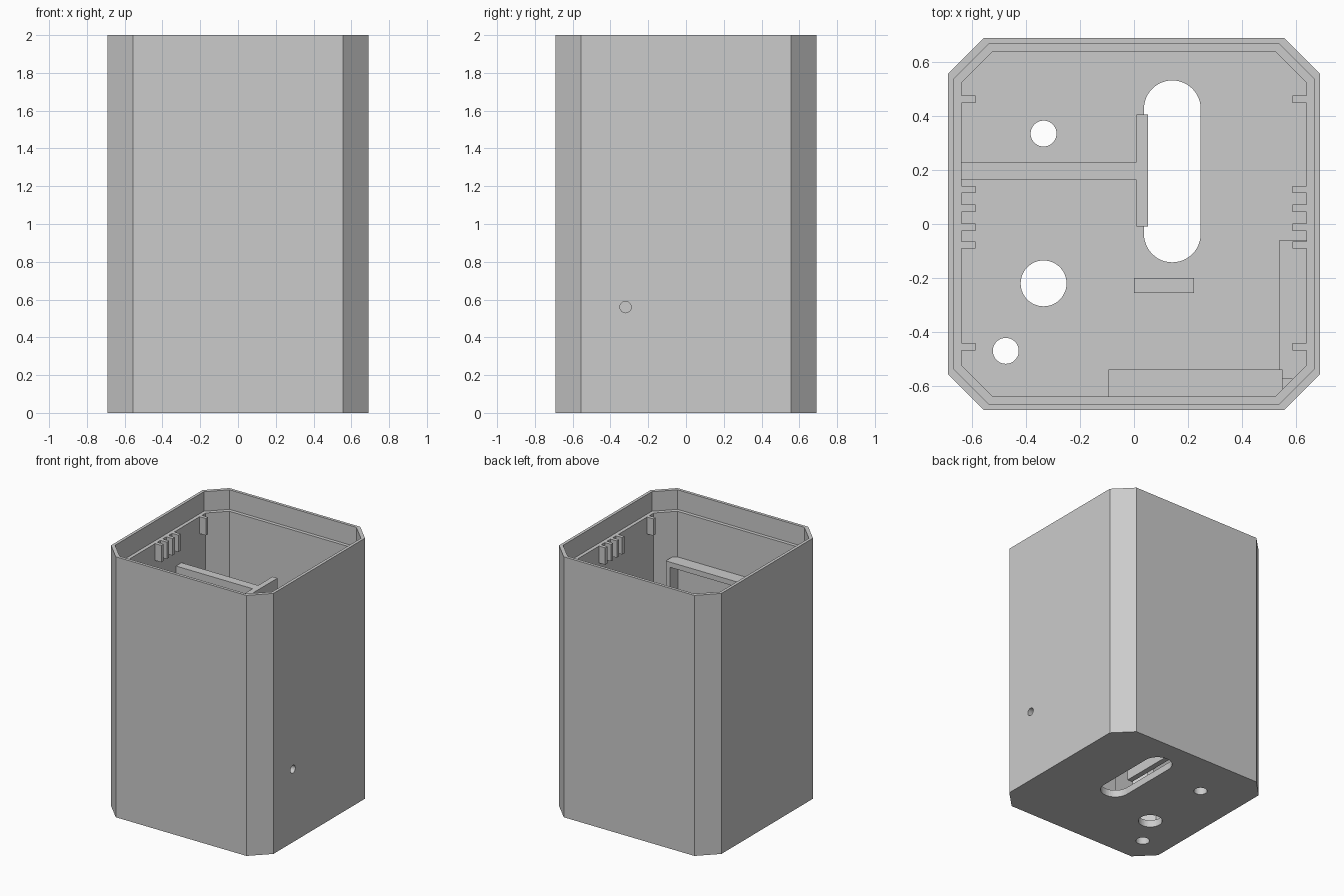
import bpy, bmesh, math

if "Cube" in bpy.data.objects:
    bpy.data.objects.remove(bpy.data.objects["Cube"])

grey = bpy.data.materials.new("light_grey")
grey.diffuse_color = (0.6, 0.6, 0.6, 1)
grey.use_nodes = True
grey.node_tree.nodes["Principled BSDF"].inputs["Base Color"].default_value = grey.diffuse_color


def prism(name, outline, z0, z1):
    """Extrude a 2D outline from z0 to z1."""
    bm = bmesh.new()
    low = [bm.verts.new((x, y, z0)) for x, y in outline]
    high = [bm.verts.new((x, y, z1)) for x, y in outline]
    n = len(outline)
    bm.faces.new(low[::-1])
    bm.faces.new(high)
    for i in range(n):
        j = (i + 1) % n
        bm.faces.new((low[i], low[j], high[j], high[i]))
    mesh = bpy.data.meshes.new(name)
    bm.to_mesh(mesh)
    bm.free()
    mesh.materials.append(grey)
    ob = bpy.data.objects.new(name, mesh)
    bpy.context.collection.objects.link(ob)
    return ob


def box(name, x0, x1, y0, y1, z0, z1):
    return prism(name, [(x0, y0), (x1, y0), (x1, y1), (x0, y1)], z0, z1)


def octagon(r, c):
    return [(c, -r), (r, -c), (r, c), (c, r), (-c, r), (-r, c), (-r, -c), (-c, -r)]


def slot(x, y0, y1, r, n=24):
    """Round-ended outline; a circle when y0 equals y1."""
    pts = []
    for y, start in ((y1, 0), (y0, math.pi)):
        for i in range(n + (y0 != y1)):
            a = start + math.pi * i / n
            pts.append((x + r * math.cos(a), y + r * math.sin(a)))
    return pts


def cut(target, cutter):
    mod = target.modifiers.new("cut", 'BOOLEAN')
    mod.operation = 'DIFFERENCE'
    mod.solver = 'EXACT'
    mod.object = cutter
    bpy.context.view_layer.objects.active = target
    bpy.ops.object.modifier_apply(modifier=mod.name)
    bpy.data.objects.remove(cutter, do_unlink=True)


FLOOR, LEDGE = 0.055, 1.85

# Chamfered shell with a stepped rim
shell = prism("shell", octagon(0.69, 0.555), 0, 2)
cut(shell, prism("cavity", octagon(0.64, 0.522), FLOOR, 2.1))
cut(shell, prism("rim_step", octagon(0.667, 0.538), LEDGE, 2.2))

# Floor openings: long slot and three round holes
cut(shell, prism("slot_cutter", slot(0.142, -0.037, 0.427, 0.105), -0.1, 0.2))
for x, y, r in ((-0.335, 0.335, 0.048), (-0.335, -0.22, 0.085), (-0.475, -0.47, 0.048)):
    cut(shell, prism("hole_cutter", slot(x, y, y, r), -0.1, 0.2))

# Small hole through the right wall
drill = prism("drill", slot(0, 0, 0, 0.03, 12), -0.1, 0.1)
drill.rotation_euler = (0, math.pi / 2, 0)
drill.location = (0.67, -0.32, 0.56)
bpy.context.view_layer.update()
cut(shell, drill)

# Guide ribs under the ledge on both side walls
for y in (0.462, 0.128, 0.058, -0.012, -0.078, -0.455):
    box("left_rib", -0.65, -0.587, y - 0.0135, y + 0.0135, 1.72, LEDGE)
    box("right_rib", 0.587, 0.65, y - 0.0135, y + 0.0135, 1.72, LEDGE)

# Partition wall with a cross plate on its end
box("partition", -0.65, 0.012, 0.163, 0.23, FLOOR - 0.01, 1.58)
box("partition_plate", 0.01, 0.052, -0.01, 0.405, 0.1, 1.58)

# Low floor block
box("floor_block", 0, 0.222, -0.255, -0.2, FLOOR - 0.01, 0.25)

# Frame on the front wall
box("front_frame_top", -0.095, 0.55, -0.65, -0.54, 1.46, 1.5)
box("front_frame_left", -0.095, -0.06, -0.65, -0.54, FLOOR - 0.01, 1.46)
box("front_frame_right", 0.515, 0.55, -0.65, -0.54, FLOOR - 0.01, 1.46)

# Frame around the side hole
for z in (0.302, 0.783):
    box("side_frame_shelf", 0.54, 0.65, -0.575, -0.06, z, z + 0.035)
for y in (-0.575, -0.095):
    box("side_frame_post", 0.54, 0.65, y, y + 0.035, 0.337, 0.783)
